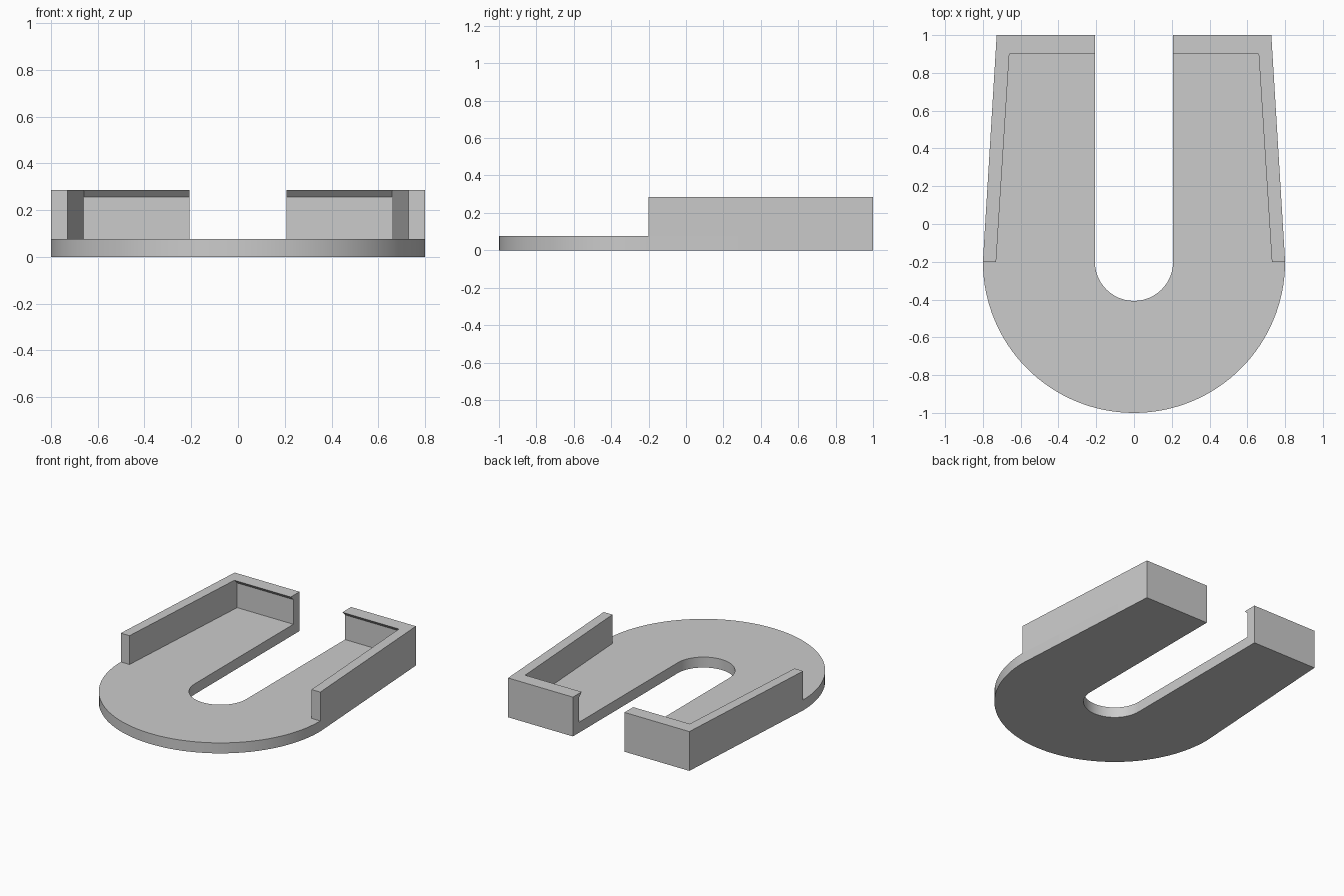
import bpy, bmesh
from math import cos, sin, pi

cube = bpy.data.objects.get("Cube")
if cube:
    bpy.data.objects.remove(cube, do_unlink=True)

GREY = (0.6, 0.6, 0.6, 1)
mat = bpy.data.materials.new("light_grey")
mat.use_nodes = True
mat.diffuse_color = GREY
mat.node_tree.nodes["Principled BSDF"].inputs["Base Color"].default_value = GREY

BASE, LIP, TOP = 0.076, 0.255, 0.285   # heights
MID = -0.2                             # where arcs meet the straight legs
OUT, TIP, SLOT = 0.8, 0.727, 0.207     # half widths


def loft(name, rings):
    """Closed solid through stacked (z, outline) rings."""
    bm = bmesh.new()
    loops = [[bm.verts.new((x, y, z)) for x, y in pts] for z, pts in rings]
    for a, b in zip(loops, loops[1:]):
        for i in range(len(a)):
            j = (i + 1) % len(a)
            bm.faces.new((a[i], a[j], b[j], b[i]))
    bm.faces.new(loops[0][::-1])
    bm.faces.new(loops[-1])
    bmesh.ops.recalc_face_normals(bm, faces=bm.faces)
    mesh = bpy.data.meshes.new(name)
    bm.to_mesh(mesh)
    bm.free()
    mesh.materials.append(mat)
    obj = bpy.data.objects.new(name, mesh)
    bpy.context.collection.objects.link(obj)
    return obj


def half_arc(radius, steps):
    """Lower half circle, from the right end to the left end."""
    return [(radius * cos(pi * i / steps), MID - radius * sin(pi * i / steps))
            for i in range(steps + 1)]


# U-shaped base plate with tapering legs
outline = ([(TIP, 1)] + half_arc(OUT, 64) + [(-TIP, 1), (-SLOT, 1)]
           + half_arc(SLOT, 40)[::-1] + [(SLOT, 1)])
base = loft("base_plate", [(0, outline), (BASE, outline)])
bpy.ops.object.select_all(action="DESELECT")
base.select_set(True)
bpy.context.view_layer.objects.active = base
bpy.ops.object.shade_smooth_by_angle(angle=0.5)


def wall_outline(side, inner_y):
    """L-shaped rim: tapered side wall plus end wall."""
    inner_x = 0.73 - 0.07 * (inner_y - MID) / 1.1
    pts = [(OUT, MID), (TIP, 1), (SLOT, 1), (SLOT, inner_y),
           (inner_x, inner_y), (0.73, MID)]
    return [(side * x, y) for x, y in pts]


# Rim walls, the end wall flaring into an overhanging lip at the top
for side, label in ((1, "left"), (-1, "right")):
    straight = wall_outline(side, 0.93)
    loft(label + "_rim_wall", [(BASE, straight), (LIP, straight),
                               (TOP, wall_outline(side, 0.9))])
